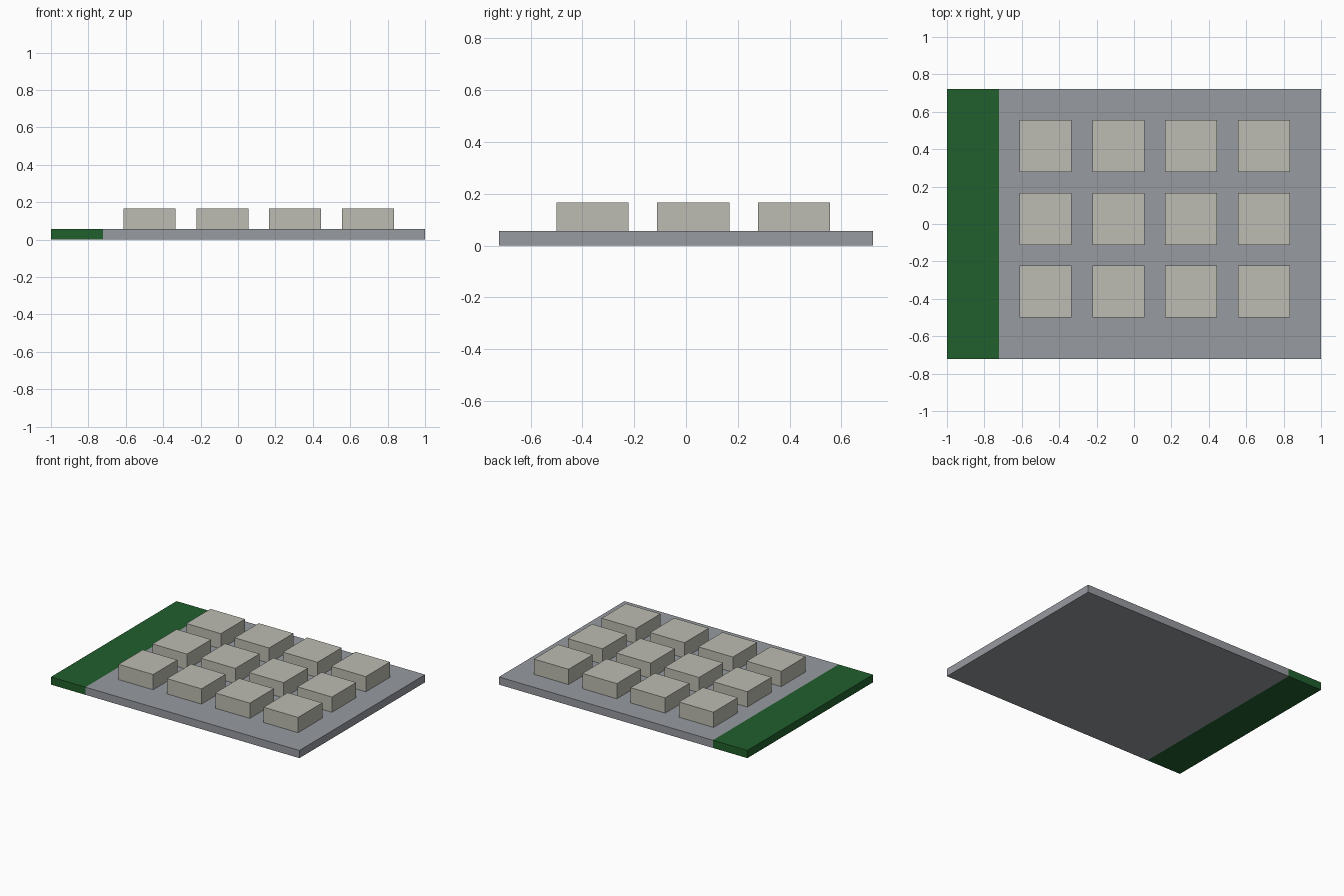
import bpy, bmesh
from mathutils import Vector

if "Cube" in bpy.data.objects:
    bpy.data.objects.remove(bpy.data.objects["Cube"])


def material(name, rgb):
    m = bpy.data.materials.new(name)
    m.diffuse_color = (*rgb, 1.0)
    m.use_nodes = True
    m.node_tree.nodes["Principled BSDF"].inputs["Base Color"].default_value = m.diffuse_color
    return m


grey = material("slab grey", (0.31, 0.325, 0.352))
green = material("strip green", (0.0152, 0.116, 0.0255))
stone = material("block stone", (0.51, 0.505, 0.445))


def box(name, lo, hi, mats, cut_x=None):
    """Box between two corners; faces left of cut_x take the second material."""
    bm = bmesh.new()
    bmesh.ops.create_cube(bm, size=1.0)
    lo, hi = Vector(lo), Vector(hi)
    bmesh.ops.scale(bm, vec=hi - lo, verts=bm.verts)
    bmesh.ops.translate(bm, vec=(lo + hi) / 2, verts=bm.verts)
    if cut_x is not None:
        bmesh.ops.bisect_plane(bm, geom=bm.verts[:] + bm.edges[:] + bm.faces[:],
                               plane_co=(cut_x, 0, 0), plane_no=(1, 0, 0))
        for f in bm.faces:
            f.material_index = int(f.calc_center_median().x < cut_x)
    mesh = bpy.data.meshes.new(name)
    bm.to_mesh(mesh)
    bm.free()
    for m in mats:
        mesh.materials.append(m)
    obj = bpy.data.objects.new(name, mesh)
    bpy.context.collection.objects.link(obj)
    return obj


# Ground slab with a green strip along its left side
SLAB_TOP = 0.056
box("ground_slab", (-1, -0.722, 0), (1, 0.722, SLAB_TOP), [grey, green], cut_x=-0.722)

# Grid of low blocks, four columns by three rows
SIZE, PITCH = 0.278, 0.389
for row in range(3):
    for col in range(4):
        x, y = -0.611 + col * PITCH, -0.5 + row * PITCH
        box(f"block_{row + 1}_{col + 1}", (x, y, SLAB_TOP),
            (x + SIZE, y + SIZE, 0.167), [stone])
